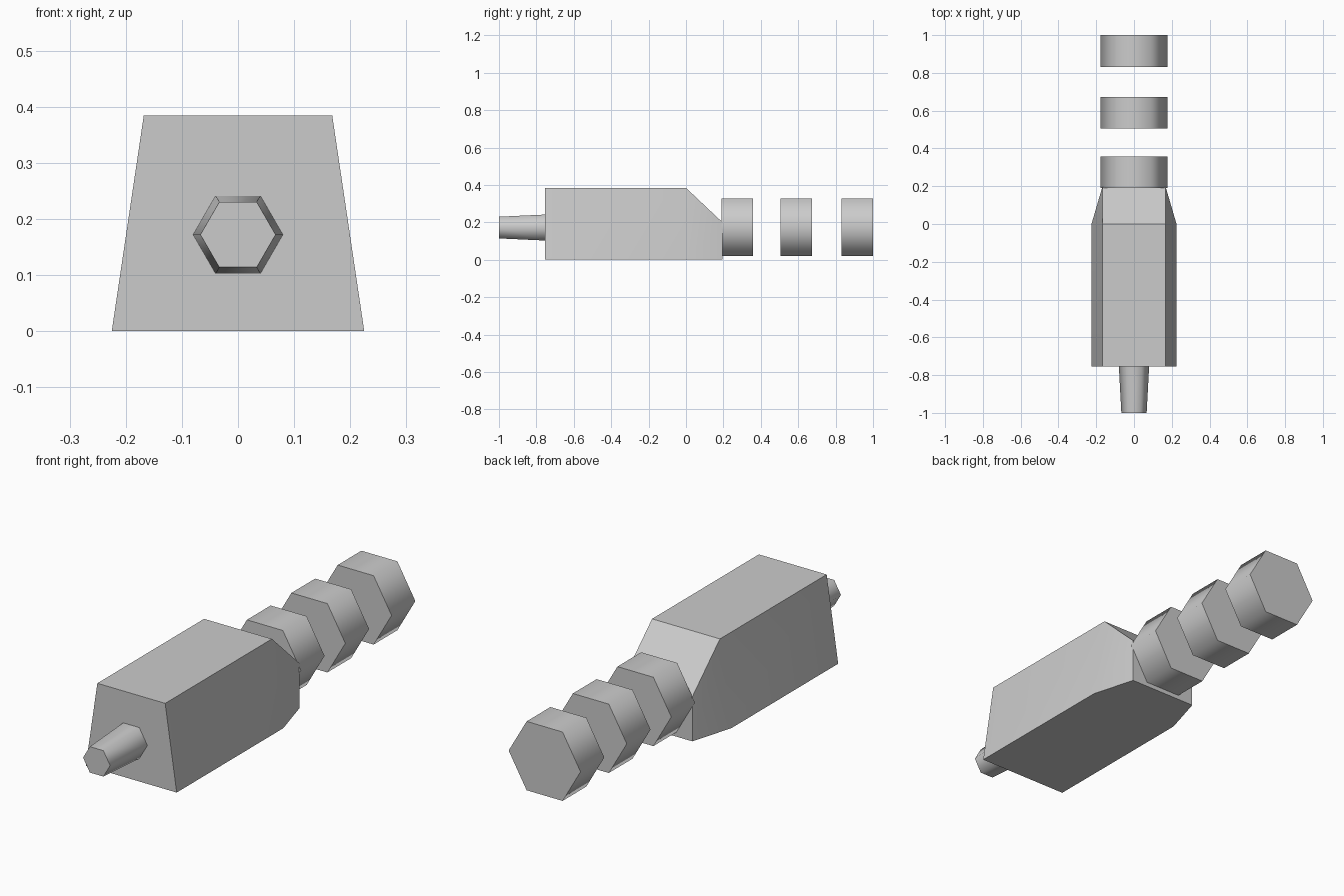
import bpy
import bmesh
from math import cos, sin, pi, radians

if "Cube" in bpy.data.objects:
    bpy.data.objects.remove(bpy.data.objects["Cube"])


def loft(name, rings, angle):
    """Skin a list of equal-sized point rings, cap both ends, smooth by angle."""
    bm = bmesh.new()
    loops = [[bm.verts.new(p) for p in ring] for ring in rings]
    n = len(loops[0])
    for a, b in zip(loops, loops[1:]):
        for i in range(n):
            j = (i + 1) % n
            bm.faces.new((a[i], a[j], b[j], b[i]))
    bm.faces.new(loops[0])
    bm.faces.new(loops[-1])
    bmesh.ops.recalc_face_normals(bm, faces=bm.faces[:])
    mesh = bpy.data.meshes.new(name)
    bm.to_mesh(mesh)
    bm.free()
    obj = bpy.data.objects.new(name, mesh)
    bpy.context.collection.objects.link(obj)
    bpy.ops.object.select_all(action='DESELECT')
    bpy.context.view_layer.objects.active = obj
    obj.select_set(True)
    bpy.ops.object.shade_smooth_by_angle(angle=radians(angle))
    return obj


def trapezoid(y, bottom, top, height):
    return [(-bottom, y, 0), (bottom, y, 0), (top, y, height), (-top, y, height)]


def hexagon(y, radius, z):
    return [(radius * cos(i * pi / 3), y, z + radius * sin(i * pi / 3)) for i in range(6)]


# Body: tapered block with a sloped, narrowed back end
loft("body", [trapezoid(-0.755, 0.225, 0.168, 0.384),
              trapezoid(0, 0.225, 0.168, 0.384),
              trapezoid(0.195, 0.168, 0.168, 0.2)], 30)

# Nozzle: tapered hexagonal stub on the front
loft("nozzle", [hexagon(-0.755, 0.08, 0.172), hexagon(-1, 0.067, 0.172)], 70)

# Discs: three separate hexagonal drums behind the body
for k, y in enumerate((0.19, 0.505, 0.832)):
    loft(f"disc_{k + 1}", [hexagon(y, 0.178, 0.174), hexagon(y + 0.168, 0.178, 0.174)], 70)
